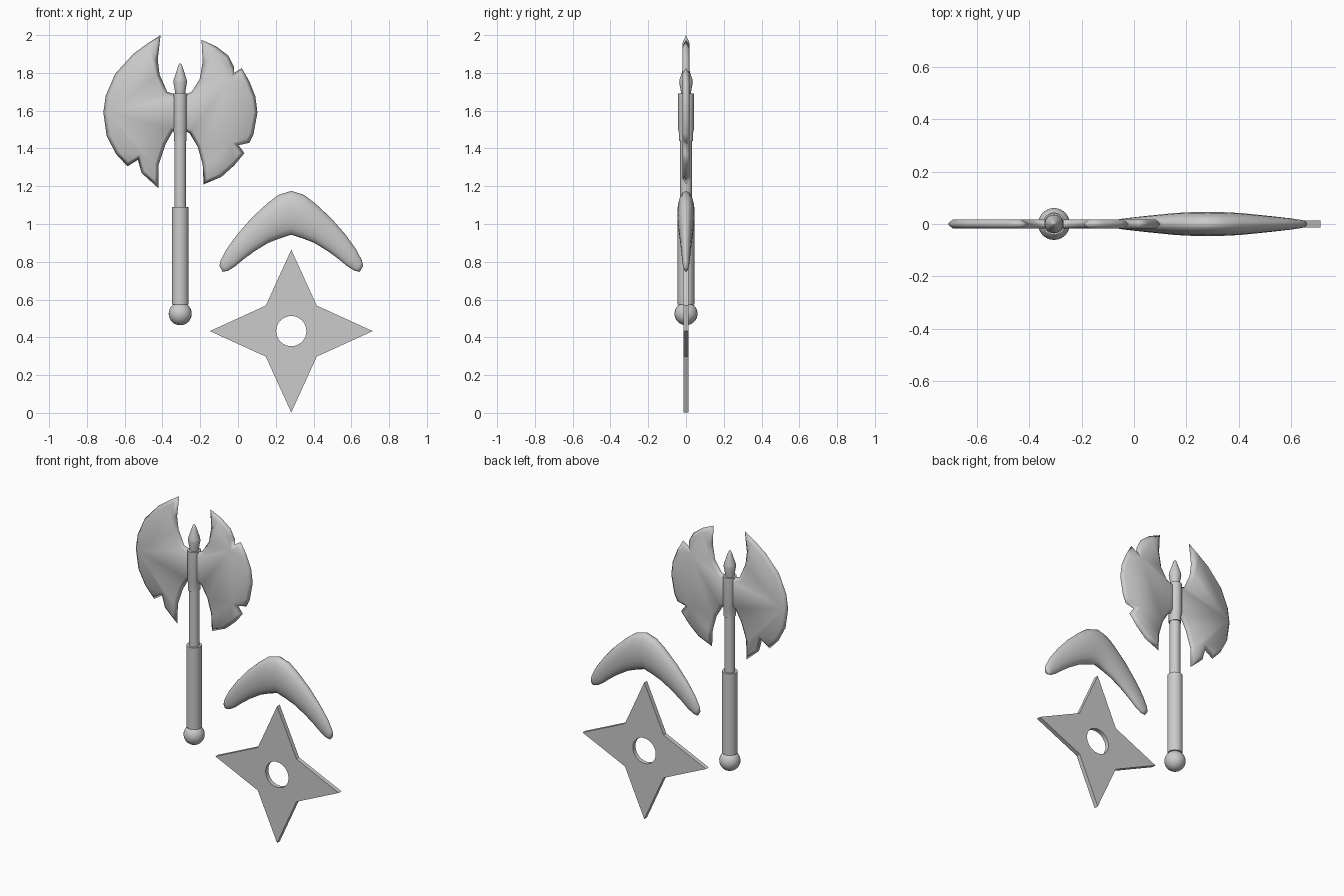
import bpy, bmesh
from math import sin, cos, pi
from mathutils import Vector

if "Cube" in bpy.data.objects:
    bpy.data.objects.remove(bpy.data.objects["Cube"])

AX, SX = -0.306, 0.282          # axe axis, and axis of boomerang and star


def finish(name, bm, angle=None):
    bmesh.ops.recalc_face_normals(bm, faces=bm.faces[:])
    me = bpy.data.meshes.new(name)
    bm.to_mesh(me)
    bm.free()
    ob = bpy.data.objects.new(name, me)
    bpy.context.collection.objects.link(ob)
    bpy.ops.object.select_all(action='DESELECT')
    ob.select_set(True)
    bpy.context.view_layer.objects.active = ob
    if angle is None:
        bpy.ops.object.shade_smooth()
    else:
        bpy.ops.object.shade_smooth_by_angle(angle=angle)
    return ob


def skin(bm, rings):
    """Bridge successive closed vertex rings."""
    for a, b in zip(rings, rings[1:]):
        n = len(a)
        for i in range(n):
            j = (i + 1) % n
            bm.faces.new((a[i], a[j], b[j], b[i]))


def lathe(name, profile, sy=1.0, n=24):
    bm = bmesh.new()
    rings = [[bm.verts.new((AX + r * cos(2 * pi * i / n), sy * r * sin(2 * pi * i / n), z))
              for i in range(n)] for r, z in profile]
    skin(bm, rings)
    bm.faces.new(rings[0])
    bm.faces.new(rings[-1])
    return finish(name, bm, 0.6)


def blade(name, pts, bevel=0.02, half=0.018):
    """Flat plate whose rim tapers to a sharp edge at y = 0."""
    pts = [Vector(p) for p in pts]
    n = len(pts)
    area = sum(pts[i - 1].x * pts[i].y - pts[i].x * pts[i - 1].y for i in range(n))
    s = 1 if area > 0 else -1
    inner = []
    for i, p in enumerate(pts):
        d0 = (p - pts[i - 1]).normalized()
        d1 = (pts[(i + 1) % n] - p).normalized()
        n0, n1 = Vector((-d0.y, d0.x)) * s, Vector((-d1.y, d1.x)) * s
        m = (n0 + n1).normalized()
        inner.append(p + m * bevel / max(m.dot(n0), 0.4))
    bm = bmesh.new()
    rings = [[bm.verts.new((p.x, y, p.y)) for p in ring]
             for ring, y in ((inner, -half), (pts, 0), (inner, half))]
    skin(bm, rings)
    bm.faces.new(rings[0])
    bm.faces.new(rings[2])
    return finish(name, bm)


# Axe handle parts
lathe("axe_grip", [(0.044, 0.575), (0.044, 1.09)])
lathe("axe_shaft", [(0.031, 1.08), (0.031, 1.46)])
lathe("axe_collar", [(0.034, 1.44), (0.034, 1.485), (0.037, 1.50), (0.037, 1.69)], 1.12)
lathe("axe_spike", [(0.026, 1.68), (0.027, 1.70), (0.036, 1.75), (0.034, 1.765),
                    (0.013, 1.83), (0.007, 1.845), (0.001, 1.85)])
bm = bmesh.new()
bmesh.ops.create_uvsphere(bm, u_segments=24, v_segments=16, radius=0.061)
bmesh.ops.translate(bm, verts=bm.verts[:], vec=(AX, 0, 0.525))
finish("axe_pommel", bm)

# Two chipped axe blades
blade("axe_blade_left", [
    (-.41, 2.0), (-.48, 1.955), (-.555, 1.90), (-.65, 1.795), (-.70, 1.68), (-.713, 1.59),
    (-.695, 1.465), (-.645, 1.37), (-.585, 1.305), (-.53, 1.34), (-.51, 1.27), (-.422, 1.19),
    (-.42, 1.315), (-.385, 1.42), (-.345, 1.49), (-.31, 1.50), (-.31, 1.69), (-.345, 1.69),
    (-.375, 1.70), (-.415, 1.79), (-.425, 1.87)])
blade("axe_blade_right", [
    (-.193, 1.975), (-.115, 1.94), (-.05, 1.89), (-.02, 1.83), (-.02, 1.80), (.02, 1.825),
    (.06, 1.755), (.092, 1.675), (.103, 1.59), (.082, 1.475), (.06, 1.43), (.003, 1.417),
    (.034, 1.375), (-.02, 1.31), (-.087, 1.25), (-.182, 1.21), (-.187, 1.315), (-.214, 1.41),
    (-.256, 1.48), (-.30, 1.50), (-.30, 1.69), (-.266, 1.69), (-.245, 1.70), (-.203, 1.767),
    (-.187, 1.86)])

# Boomerang: elliptical sections (outer x, z, inner x, z, half thickness), mirrored
half = [(0, 1.175, 0, .943, .046), (.068, 1.154, .06, .924, .045), (.128, 1.108, .122, .90, .042),
        (.212, 1.03, .197, .854, .034), (.287, .944, .254, .812, .027), (.344, .865, .298, .775, .021),
        (.374, .807, .336, .752, .016), (.38, .778, .363, .747, .010)]
sections = [(-a, b, -c, d, t) for a, b, c, d, t in half[:0:-1]] + half
bm = bmesh.new()
rings = []
for ox, oz, ix, iz, t in sections:
    ring = []
    for k in range(16):
        a = 2 * pi * k / 16
        u = (1 + cos(a)) / 2
        ring.append(bm.verts.new((SX + ix + (ox - ix) * u, t * sin(a), iz + (oz - iz) * u)))
    rings.append(ring)
skin(bm, rings)
bm.faces.new(rings[0])
bm.faces.new(rings[-1])
finish("boomerang", bm)

# Throwing star: four points around a round hole
N, CZ, T = 32, 0.433, 0.0135
tip, notch = Vector((0.431, 0)), Vector((0.135, 0.135))
outer, hole = [], []
for i in range(N):
    q, k = divmod(i, 8)
    f = k / 4 if k <= 4 else (8 - k) / 4
    p = tip.lerp(notch, f)
    if k > 4:
        p = Vector((p.y, p.x))
    a = q * pi / 2
    outer.append((p.x * cos(a) - p.y * sin(a), p.x * sin(a) + p.y * cos(a)))
    b = 2 * pi * i / N
    hole.append((0.08 * cos(b), 0.08 * sin(b)))
bm = bmesh.new()
rings = [[bm.verts.new((SX + x, y, CZ + z)) for x, z in ring]
         for ring, y in ((hole, -T), (outer, -T), (outer, T), (hole, T))]
skin(bm, rings + rings[:1])
finish("throwing_star", bm, 0.6)
